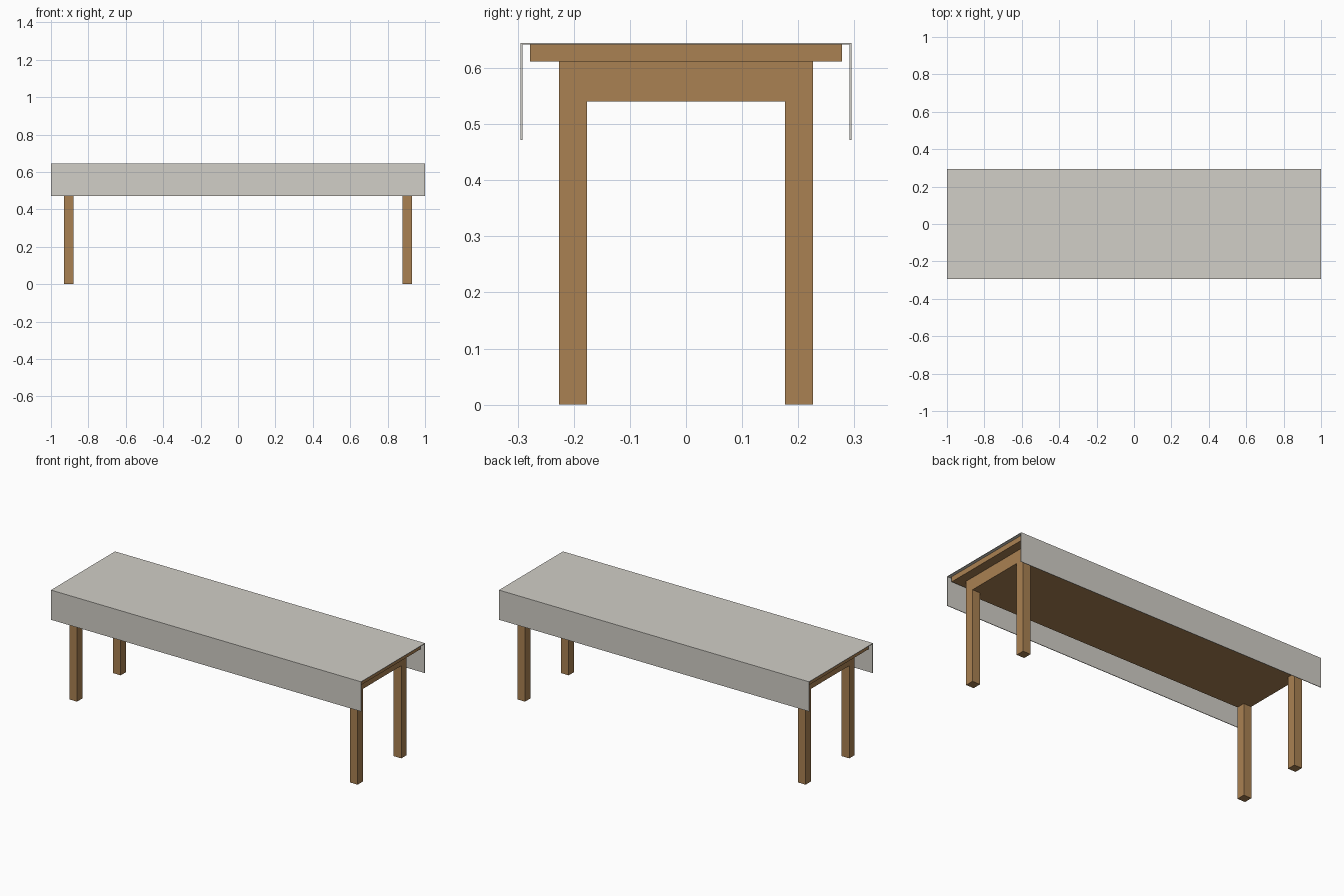
import bpy
import bmesh

if "Cube" in bpy.data.objects:
    bpy.data.objects.remove(bpy.data.objects["Cube"])


def material(name, color):
    mat = bpy.data.materials.new(name)
    mat.diffuse_color = color
    mat.use_nodes = True
    mat.node_tree.nodes["Principled BSDF"].inputs["Base Color"].default_value = mat.diffuse_color
    return mat


wood = material("wood", (0.40, 0.22, 0.085, 1))
linen = material("linen", (0.64, 0.62, 0.57, 1))


def make_object(name, bm, mat):
    bmesh.ops.recalc_face_normals(bm, faces=bm.faces)
    mesh = bpy.data.meshes.new(name)
    bm.to_mesh(mesh)
    bm.free()
    mesh.materials.append(mat)
    obj = bpy.data.objects.new(name, mesh)
    bpy.context.collection.objects.link(obj)
    return obj


def box(name, lo, hi, mat):
    bm = bmesh.new()
    bmesh.ops.create_cube(bm, size=1)
    for v in bm.verts:
        v.co = [(a + b) / 2 + c * (b - a) for a, b, c in zip(lo, hi, v.co)]
    return make_object(name, bm, mat)


LEG_X, LEG_Y, LEG_W = 0.93, 0.226, 0.05
APRON_Z, TOP_Z, CLOTH_Z = 0.54, 0.612, 0.642

# Tabletop and the solid frame under it, flush with the legs
box("tabletop", (-0.983, -0.278, TOP_Z), (0.983, 0.278, CLOTH_Z), wood)
box("underframe", (-LEG_X, -LEG_Y, APRON_Z), (LEG_X, LEG_Y, TOP_Z), wood)

# Four square legs
for sx, side in ((-1, "left"), (1, "right")):
    for sy, end in ((-1, "front"), (1, "back")):
        cx, cy, h = sx * (LEG_X - LEG_W / 2), sy * (LEG_Y - LEG_W / 2), LEG_W / 2
        box(f"{end}_{side}_leg", (cx - h, cy - h, 0), (cx + h, cy + h, APRON_Z), wood)

# Thin cloth: a U-shaped profile hanging over both long sides
half = [(0.295, 0.645), (0.295, 0.472), (0.2915, 0.472), (0.2915, CLOTH_Z)]
profile = half + [(-y, z) for y, z in reversed(half)]
bm = bmesh.new()
face = bm.faces.new([bm.verts.new((-1, y, z)) for y, z in profile])
side = bmesh.ops.extrude_face_region(bm, geom=[face], use_keep_orig=True)["geom"]
for v in side:
    if isinstance(v, bmesh.types.BMVert):
        v.co.x = 1
make_object("tablecloth", bm, linen)
